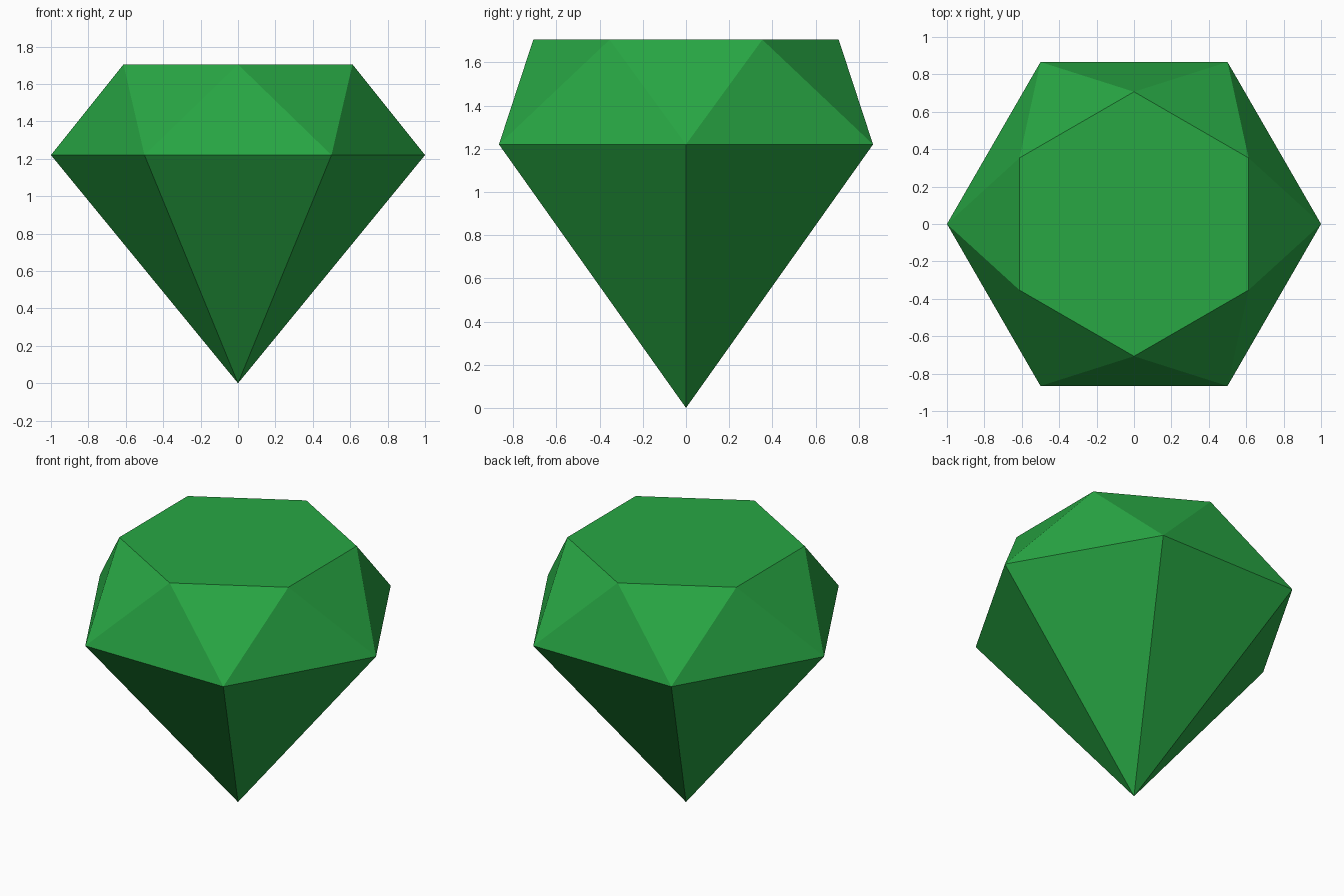
import bpy, bmesh
from math import cos, sin, radians

if "Cube" in bpy.data.objects:
    bpy.data.objects.remove(bpy.data.objects["Cube"])

SIDES = 6
GIRDLE_R, GIRDLE_Z = 1.0, 1.22
TABLE_R, TABLE_Z = 0.707, 1.705

green = bpy.data.materials.new("emerald green")
green.diffuse_color = (0.0212, 0.386, 0.0575, 1)
green.use_nodes = True
green.node_tree.nodes["Principled BSDF"].inputs["Base Color"].default_value = green.diffuse_color

bm = bmesh.new()


def ring(radius, z, offset):
    step = 360 / SIDES
    return [bm.verts.new((radius * cos(radians(offset + i * step)),
                          radius * sin(radians(offset + i * step)), z))
            for i in range(SIDES)]


# Widest ring, flat top ring turned by half a side, and bottom point
girdle = ring(GIRDLE_R, GIRDLE_Z, 0)
table = ring(TABLE_R, TABLE_Z, 30)
tip = bm.verts.new((0, 0, 0))

bm.faces.new(table)
for i in range(SIDES):
    j = (i + 1) % SIDES
    bm.faces.new((girdle[i], girdle[j], table[i]))   # upward crown facet
    bm.faces.new((girdle[j], table[j], table[i]))    # downward crown facet
    bm.faces.new((girdle[j], girdle[i], tip))        # lower cone facet
bmesh.ops.recalc_face_normals(bm, faces=bm.faces)

mesh = bpy.data.meshes.new("gemstone")
bm.to_mesh(mesh)
bm.free()
mesh.materials.append(green)
gem = bpy.data.objects.new("gemstone", mesh)
bpy.context.collection.objects.link(gem)
